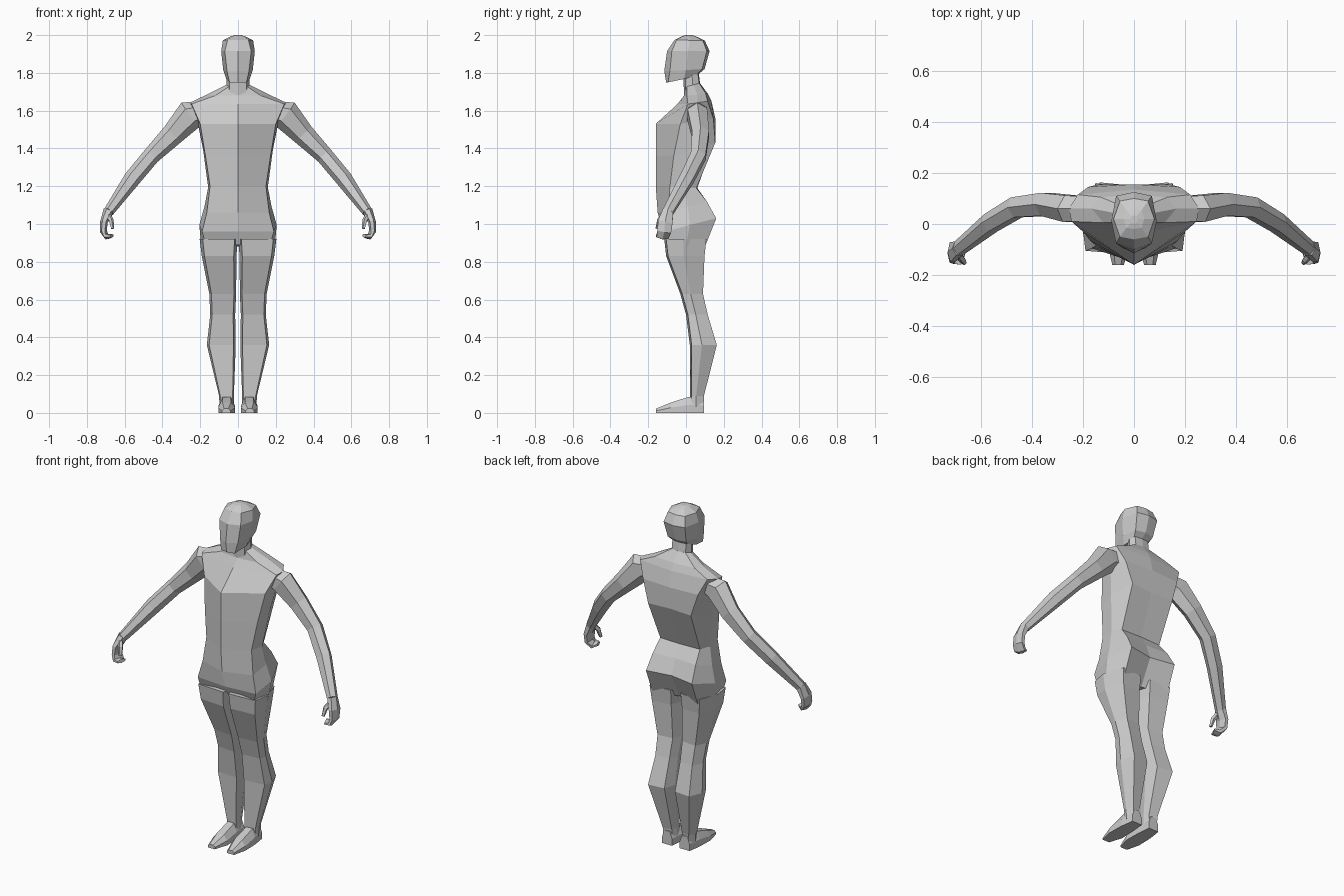
import bpy, bmesh
from math import cos, sin, pi
from mathutils import Vector


def loft(name, rings, closed=True):
    """Skin a list of point rings, cap the ends and mirror across x."""
    bm = bmesh.new()
    rows = [[bm.verts.new(p) for p in ring] for ring in rings]
    n = len(rows[0])
    for a, b in zip(rows, rows[1:]):
        for i in range(n if closed else n - 1):
            j = (i + 1) % n
            bm.faces.new((a[i], a[j], b[j], b[i]))
    bm.faces.new(rows[0][::-1])
    bm.faces.new(rows[-1])
    bmesh.ops.recalc_face_normals(bm, faces=bm.faces)
    # half shells are open on the centre plane, so orient by the side faces
    bm.normal_update()
    f = max(bm.faces, key=lambda g: g.calc_center_median().x)
    if not closed and f.normal.x < 0:
        bmesh.ops.reverse_faces(bm, faces=bm.faces)
    me = bpy.data.meshes.new(name)
    bm.to_mesh(me)
    bm.free()
    ob = bpy.data.objects.new(name, me)
    bpy.context.collection.objects.link(ob)
    m = ob.modifiers.new("mirror", 'MIRROR')
    m.use_axis[0] = True
    m.use_mirror_merge = not False if not closed else False
    return ob


def half_section(zf, zb, yfc, xf, yf, xs, ys, xb, yb, ybc):
    """Half outline: front centre, front corner, side, back corner, back centre."""
    zm = (zf + zb) / 2
    return [(0, yfc, zf), (xf, yf, zf), (xs, ys, zm), (xb, yb, zb), (0, ybc, zb)]


def tube(name, path, sides=6):
    """Tapered limb along (x, y, z, radius across, radius in depth)."""
    pts = [Vector(p[:3]) for p in path]
    rings = []
    for i, p in enumerate(path):
        t = (pts[min(i + 1, len(pts) - 1)] - pts[max(i - 1, 0)]).normalized()
        y = Vector((0, 1, 0))
        v = (y - t * y.dot(t)).normalized()
        u = v.cross(t)
        angs = [2 * pi * k / sides for k in range(sides)]
        rings.append([pts[i] + u * p[3] * cos(a) + v * p[4] * sin(a) for a in angs])
    return loft(name, rings)


# torso, hips to neck base
loft("torso", [half_section(*s) for s in [
    (0.89, 0.88, -0.07, 0.17, -0.10, 0.195, 0.0, 0.15, 0.10, 0.06),
    (0.96, 1.03, -0.12, 0.19, -0.105, 0.205, 0.02, 0.15, 0.16, 0.135),
    (1.06, 1.12, -0.15, 0.165, -0.095, 0.178, 0.01, 0.14, 0.11, 0.10),
    (1.20, 1.19, -0.16, 0.148, -0.085, 0.158, 0.0, 0.13, 0.055, 0.06),
    (1.36, 1.43, -0.16, 0.172, -0.065, 0.185, 0.03, 0.14, 0.155, 0.145),
    (1.53, 1.56, -0.16, 0.20, -0.03, 0.215, 0.06, 0.18, 0.145, 0.155),
    (1.635, 1.65, -0.045, 0.245, 0.01, 0.255, 0.06, 0.22, 0.115, 0.135),
    (1.68, 1.69, -0.01, 0.12, 0.005, 0.165, 0.06, 0.13, 0.105, 0.115),
    (1.73, 1.745, 0.0, 0.045, 0.005, 0.06, 0.04, 0.045, 0.07, 0.075)]], False)

# neck
loft("neck", [half_section(*s) for s in [
    (1.68, 1.70, -0.01, 0.045, 0.0, 0.06, 0.04, 0.045, 0.075, 0.08),
    (1.80, 1.82, -0.015, 0.045, -0.005, 0.06, 0.03, 0.045, 0.06, 0.065)]], False)

# head, jaw to crown
loft("head", [half_section(*s) for s in [
    (1.75, 1.785, -0.105, 0.045, -0.095, 0.062, -0.01, 0.045, 0.05, 0.055),
    (1.81, 1.82, -0.115, 0.058, -0.085, 0.078, 0.0, 0.06, 0.085, 0.098),
    (1.915, 1.915, -0.10, 0.07, -0.075, 0.089, 0.01, 0.07, 0.11, 0.125),
    (1.975, 1.97, -0.06, 0.055, -0.05, 0.08, 0.02, 0.055, 0.09, 0.10),
    (1.995, 1.99, -0.02, 0.03, -0.015, 0.04, 0.02, 0.03, 0.055, 0.06),
    (2.0, 2.0, 0.0, 0.01, 0.005, 0.015, 0.02, 0.01, 0.03, 0.035)]], False)


def leg_ring(z, xi, xo, yf, yb):
    w, m = xo - xi, yf + 0.45 * (yb - yf)
    return [(xi, m, z), (xi + 0.08 * w, yf, z), (xo - 0.08 * w, yf + 0.01, z),
            (xo, m, z), (xo - 0.2 * w, yb, z), (xi + 0.15 * w, yb - 0.01, z)]


# legs
loft("leg", [leg_ring(*s) for s in [
    (0.03, 0.022, 0.098, 0.02, 0.093), (0.09, 0.022, 0.10, 0.02, 0.095),
    (0.36, 0.012, 0.165, 0.02, 0.163), (0.52, 0.015, 0.147, 0.0, 0.115),
    (0.63, 0.01, 0.152, -0.03, 0.09), (0.83, 0.008, 0.192, -0.105, 0.098),
    (0.92, 0.002, 0.203, -0.115, 0.108)]])


def foot_ring(y, xi, xo, h):
    w = xo - xi
    return [(xi, y, 0), (xi, y, h * 0.5), (xi + 0.25 * w, y, h),
            (xo - 0.25 * w, y, h), (xo, y, h * 0.5), (xo, y, 0)]


# feet, heel to toe
loft("foot", [foot_ring(*s) for s in [
    (0.095, 0.025, 0.09, 0.08), (0.015, 0.018, 0.102, 0.085),
    (-0.08, 0.015, 0.104, 0.055), (-0.16, 0.04, 0.085, 0.022)]])

# arms, shoulder to wrist
tube("arm", [
    (0.20, 0.06, 1.59, 0.06, 0.055), (0.25, 0.06, 1.58, 0.08, 0.06),
    (0.345, 0.077, 1.475, 0.06, 0.052), (0.46, 0.065, 1.36, 0.046, 0.046),
    (0.56, 0.005, 1.24, 0.045, 0.042), (0.685, -0.095, 1.065, 0.028, 0.032)])

# half-closed hands with thumbs
tube("hand", [
    (0.685, -0.095, 1.07, 0.028, 0.032), (0.71, -0.11, 1.01, 0.02, 0.045),
    (0.712, -0.115, 0.96, 0.018, 0.042), (0.695, -0.125, 0.933, 0.016, 0.038),
    (0.668, -0.135, 0.938, 0.01, 0.03)])
tube("thumb", [
    (0.69, -0.115, 1.05, 0.015, 0.015), (0.672, -0.14, 1.02, 0.014, 0.014),
    (0.664, -0.152, 0.975, 0.009, 0.01)], 5)
